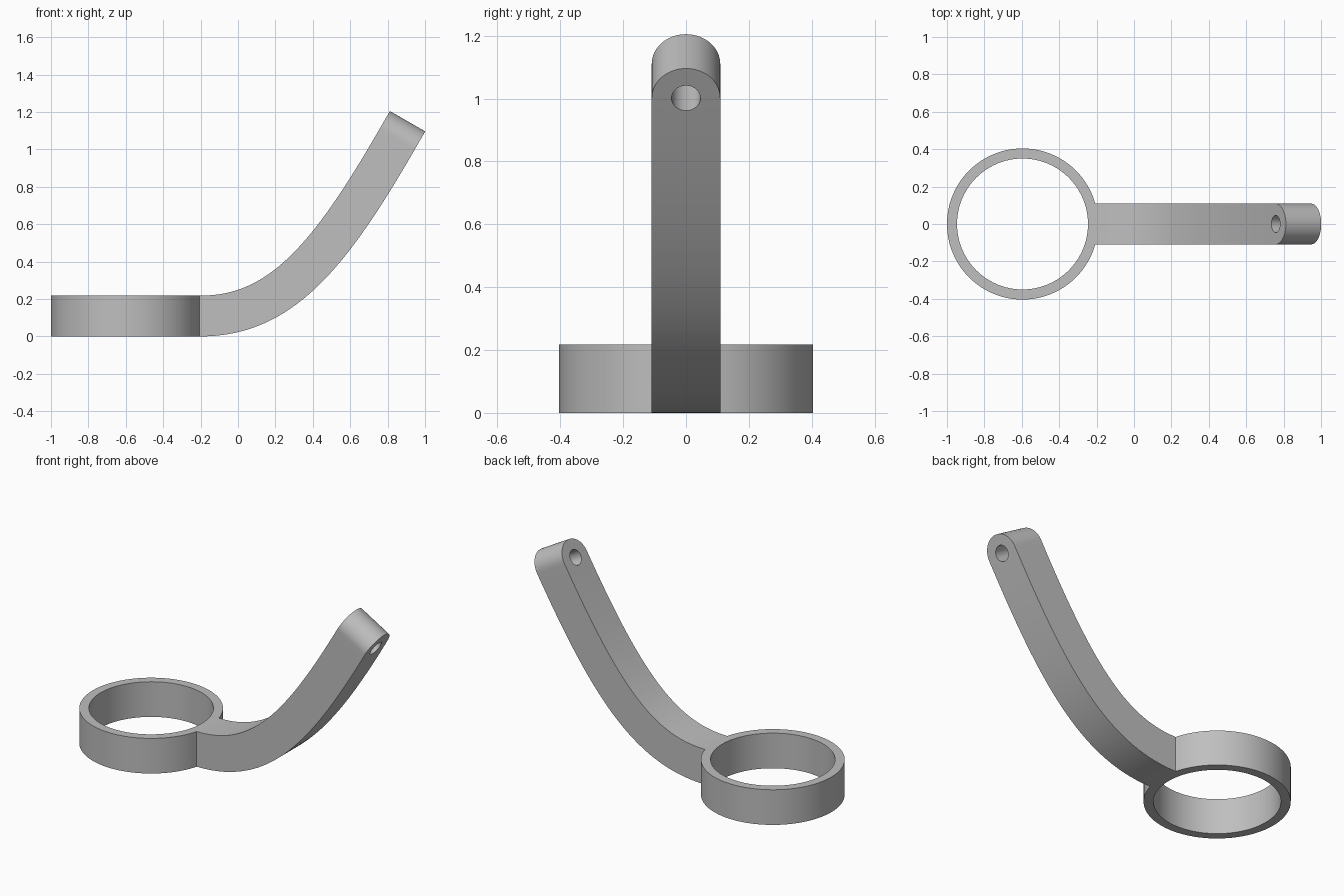
import bpy, bmesh
from math import cos, sin, pi, radians, sqrt
from mathutils import Vector, Matrix

HALF = 0.109          # half width and half thickness of the arm
RING_X = -0.596
OUTER, INNER = 0.404, 0.35
SEGMENTS = 96

if "Cube" in bpy.data.objects:
    bpy.data.objects.remove(bpy.data.objects["Cube"], do_unlink=True)

grey = bpy.data.materials.new("plain_grey")
grey.use_nodes = True
colour = (0.52, 0.52, 0.52, 1)
grey.diffuse_color = colour
grey.node_tree.nodes["Principled BSDF"].inputs["Base Color"].default_value = colour


def finish(bm, name):
    bmesh.ops.remove_doubles(bm, verts=bm.verts, dist=1e-5)
    bmesh.ops.recalc_face_normals(bm, faces=bm.faces)
    mesh = bpy.data.meshes.new(name)
    bm.to_mesh(mesh)
    bm.free()
    mesh.materials.append(grey)
    obj = bpy.data.objects.new(name, mesh)
    bpy.context.collection.objects.link(obj)
    return obj


def boolean(target, other, operation):
    mod = target.modifiers.new(operation.lower(), "BOOLEAN")
    mod.operation = operation
    mod.solver = "EXACT"
    mod.object = other
    bpy.context.view_layer.objects.active = target
    bpy.ops.object.modifier_apply(modifier=mod.name)
    bpy.data.objects.remove(other, do_unlink=True)


# Ring: rectangular section turned about a vertical axis
bm = bmesh.new()
section = [(INNER, 0), (OUTER, 0), (OUTER, 2 * HALF), (INNER, 2 * HALF)]
loops = []
for i in range(SEGMENTS):
    a = 2 * pi * i / SEGMENTS
    loops.append([bm.verts.new((RING_X + r * cos(a), r * sin(a), z)) for r, z in section])
for i in range(SEGMENTS):
    p, q = loops[i], loops[(i + 1) % SEGMENTS]
    for k in range(4):
        n = (k + 1) % 4
        bm.faces.new((p[k], p[n], q[n], q[k]))
ring = finish(bm, "ring_with_arm")

# Arm centre line: flat lead-in, smooth bend, then a straight rounded tip
tip_dir = Vector((cos(radians(60)), 0, sin(radians(60))))
start = Vector((-0.2, 0, HALF))
pivot = Vector((0.852, 0, 1.056))
c1 = start + Vector((0.43, 0, 0))
c2 = pivot - tip_dir * 0.72
flat = Vector((1, 0, 0))
stations = [(Vector((-0.235, 0, HALF)), flat, HALF)]
STEPS = 32
for i in range(STEPS + 1):
    t = i / STEPS
    u = 1 - t
    point = start * u**3 + c1 * 3 * u * u * t + c2 * 3 * u * t * t + pivot * t**3
    slope = (c1 - start) * u * u + (c2 - c1) * 2 * u * t + (pivot - c2) * t * t
    stations.append((point, slope.normalized(), HALF))
ARC = 20
for i in range(1, ARC + 1):
    a = pi / 2 * i / ARC
    width = HALF * cos(a) if i < ARC else 0
    stations.append((pivot + tip_dir * HALF * sin(a), tip_dir, width))

bm = bmesh.new()
rows = []
for point, direction, width in stations:
    up = Vector((-direction.z, 0, direction.x)) * HALF
    side = Vector((0, width, 0))
    rows.append([bm.verts.new(point + up * v + side * s)
                 for s, v in ((-1, -1), (1, -1), (1, 1), (-1, 1))])
bm.faces.new(rows[0])
for p, q in zip(rows, rows[1:]):
    for k in range(4):
        n = (k + 1) % 4
        bm.faces.new((p[k], p[n], q[n], q[k]))
arm = finish(bm, "arm")

# Pin hole through the rounded tip
axis = Vector((-tip_dir.z, 0, tip_dir.x))
bm = bmesh.new()
bmesh.ops.create_cone(bm, cap_ends=True, segments=48, radius1=0.046, radius2=0.046, depth=0.5,
                      matrix=Matrix.Translation(pivot) @ axis.to_track_quat("Z", "Y").to_matrix().to_4x4())
hole = finish(bm, "hole_cutter")
hole.hide_render = True

boolean(arm, hole, "DIFFERENCE")
boolean(ring, arm, "UNION")

# Smooth the curved walls, keep the edges crisp
bpy.ops.object.select_all(action="DESELECT")
ring.select_set(True)
bpy.context.view_layer.objects.active = ring
bpy.ops.object.shade_smooth_by_angle(angle=radians(30))
